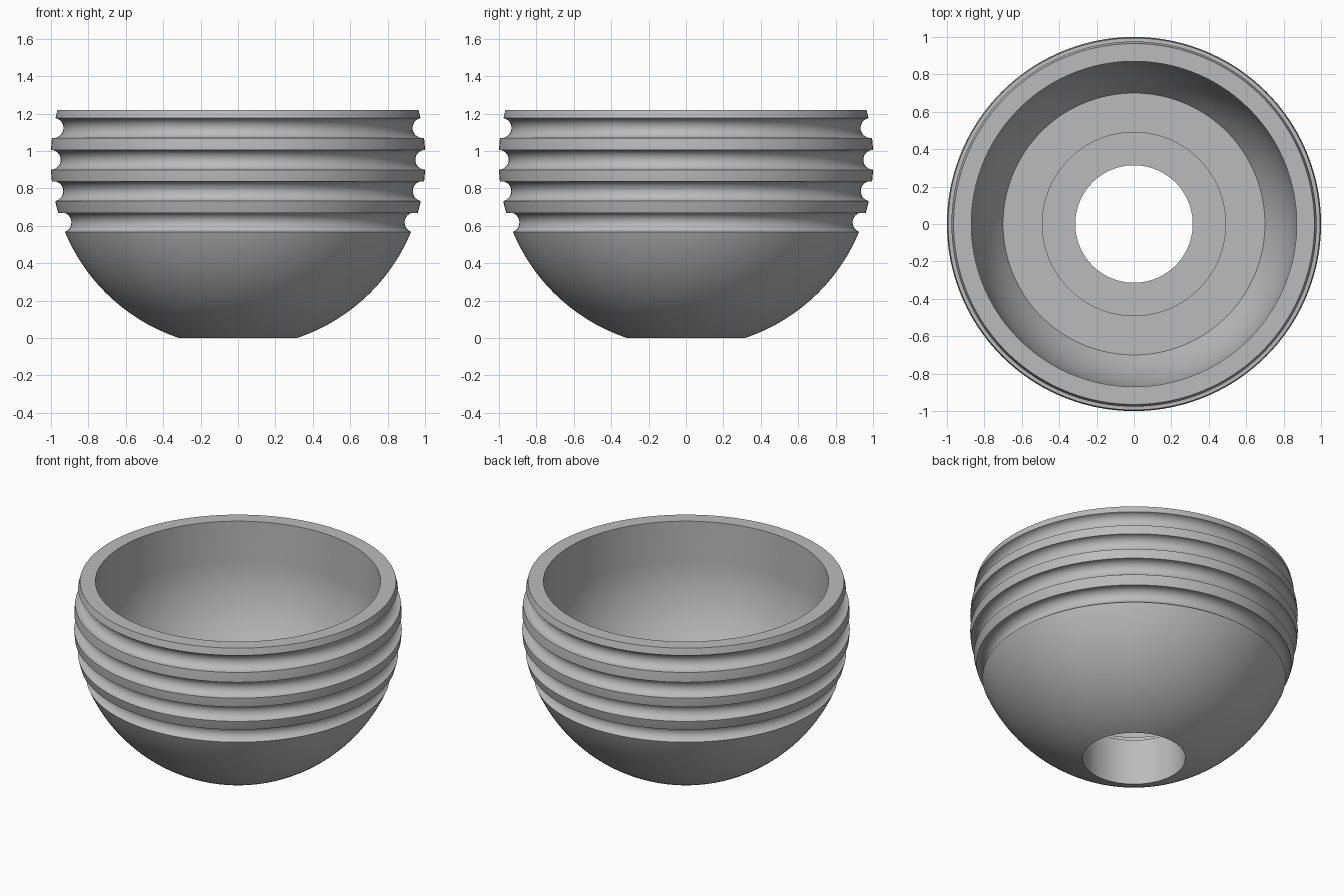
import bpy, bmesh
from math import sin, cos, asin, sqrt, pi

cube = bpy.data.objects.get("Cube")
if cube:
    bpy.data.objects.remove(cube)

R = 1.0015          # outer sphere radius
R_IN = 0.87         # inner sphere radius
HOLE = 0.314        # drain hole radius
CZ = sqrt(R * R - HOLE * HOLE)   # sphere centre height
TOP = 1.22
FLOOR, FLOOR_R = 0.433, 0.70
STEP, STEP_R = 0.31, 0.49
GROOVE = 0.0535
GROOVE_Z = [0.618, 0.785, 0.953, 1.123]
SEGMENTS = 160


def arc(radius, a0, a1, n):
    """Points (r, z) on a sphere outline between two elevations."""
    return [(radius * cos(a0 + (a1 - a0) * i / n),
             CZ + radius * sin(a0 + (a1 - a0) * i / n)) for i in range(n + 1)]


def groove(elevation):
    """Round channel centred on the outer sphere's outline."""
    half = pi / 2 - asin(GROOVE / (2 * R))
    pr, pz = R * cos(elevation), CZ + R * sin(elevation)
    pts = []
    for i in range(17):
        a = elevation + pi + half - 2 * half * i / 16
        pts.append((pr + GROOVE * cos(a), pz + GROOVE * sin(a)))
    return pts


# Outer outline: round base, grooves, narrow bands between them
elevations = [asin((z - CZ) / R) for z in GROOVE_Z]
half_width = 2 * asin(GROOVE / (2 * R))
outline = arc(R, asin(-CZ / R), elevations[0] - half_width, 32)[:-1]
for i, e in enumerate(elevations):
    outline += groove(e)
    end = elevations[i + 1] - half_width if i < 3 else asin((TOP - CZ) / R)
    outline += arc(R, e + half_width, end, 4)[1:-1]
outline.append((sqrt(R * R - (TOP - CZ) ** 2), TOP))

# Inner outline: straight wall, round bowl, flat floor, recess, drain hole
outline.append((R_IN, TOP))
outline += arc(R_IN, 0, asin((FLOOR - CZ) / R_IN), 20)
outline[-1] = (FLOOR_R, FLOOR)
outline += [(STEP_R, FLOOR), (STEP_R, STEP), (HOLE, STEP)]

# Turn the closed outline about the z axis
bm = bmesh.new()
verts = [bm.verts.new((r, 0, z)) for r, z in outline]
edges = [bm.edges.new((verts[i - 1], verts[i])) for i in range(len(verts))]
bmesh.ops.spin(bm, geom=verts + edges, cent=(0, 0, 0), axis=(0, 0, 1),
               angle=2 * pi, steps=SEGMENTS, use_merge=True)
bmesh.ops.remove_doubles(bm, verts=bm.verts[:], dist=1e-5)
bmesh.ops.recalc_face_normals(bm, faces=bm.faces[:])
mesh = bpy.data.meshes.new("grooved_bowl")
bm.to_mesh(mesh)
bm.free()

grey = bpy.data.materials.new("plain grey")
grey.use_nodes = True
colour = (0.5, 0.5, 0.5, 1)
grey.diffuse_color = colour
grey.node_tree.nodes["Principled BSDF"].inputs["Base Color"].default_value = colour
mesh.materials.append(grey)

bowl = bpy.data.objects.new("grooved_bowl", mesh)
bpy.context.collection.objects.link(bowl)
bpy.context.view_layer.objects.active = bowl
bowl.select_set(True)
bpy.ops.object.shade_smooth_by_angle(angle=pi / 7)
